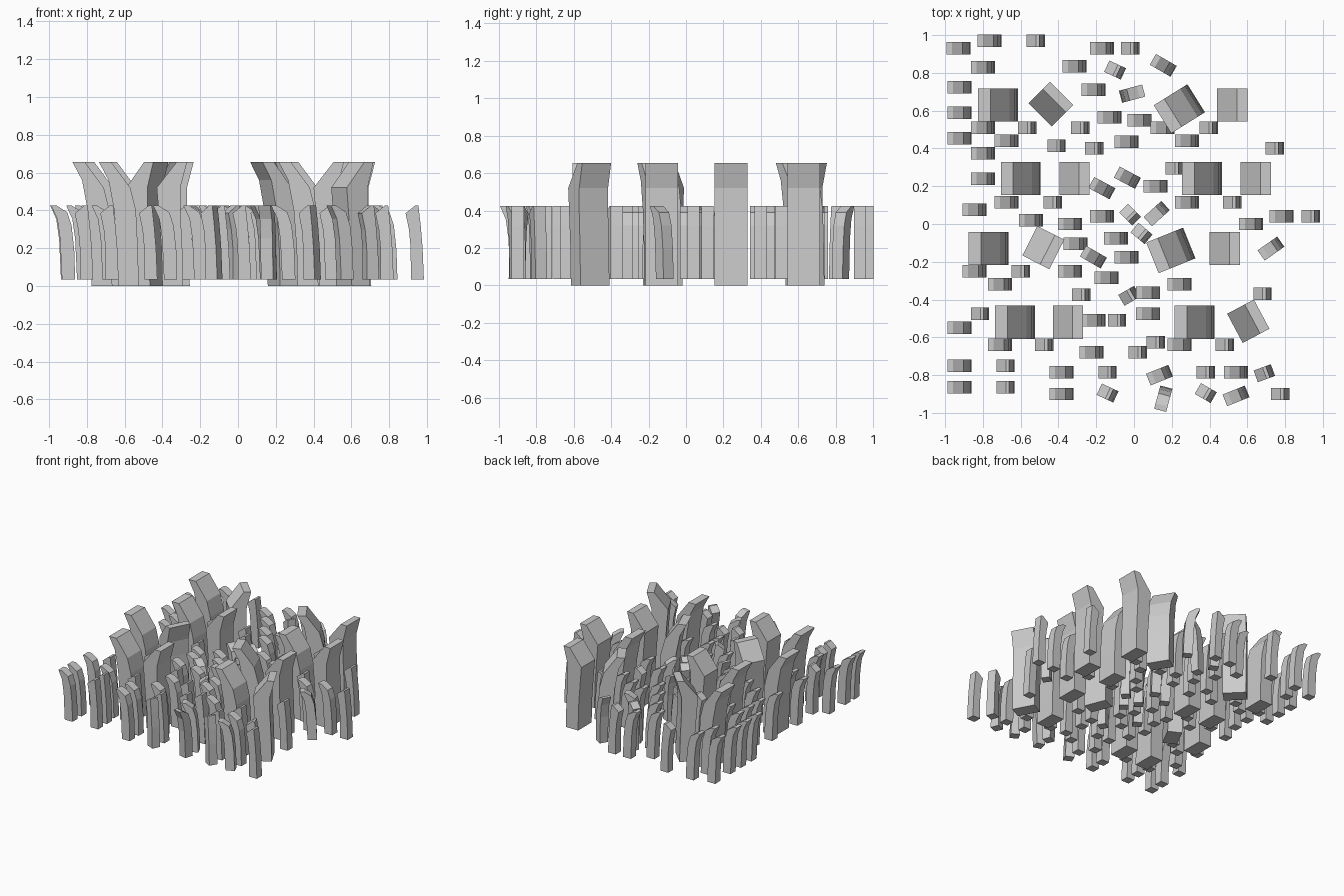
import bpy, bmesh
from math import radians
from mathutils import Matrix

# blade side outlines (x from left extent, z), wide kind A tips left, narrow kind B tips right
BIG_A = [(.10, 0), (.21, 0), (.205, .2), (.195, .4), (.165, .52), (.065, .655), (0, .655), (.05, .56), (.08, .4), (.095, .2)]
BIG_B = [(.03, 0), (.14, 0), (.135, .2), (.125, .4), (.125, .52), (.16, .655), (.105, .655), (0, .52), (.01, .4), (.025, .2)]
SMALL_A = [(.057, .035), (.127, .035), (.122, .19), (.108, .32), (.085, .39), (.03, .425), (0, .425), (.032, .355), (.047, .25)]
SMALL_B = [(.028, .035), (.097, .035), (.09, .2), (.08, .32), (.068, .425), (.05, .425), (0, .385), (.018, .3), (.027, .2)]


def blade(name, outline, depth, x, y, angle=0):
    mid = max(p[0] for p in outline) / 2
    bm = bmesh.new()
    f = bm.faces.new([bm.verts.new((px - mid, -depth / 2, pz)) for px, pz in outline])
    ext = bmesh.ops.extrude_face_region(bm, geom=[f])
    bmesh.ops.translate(bm, vec=(0, depth, 0), verts=[v for v in ext["geom"] if isinstance(v, bmesh.types.BMVert)])
    bmesh.ops.recalc_face_normals(bm, faces=bm.faces)
    bm.transform(Matrix.Translation((x, y, 0)) @ Matrix.Rotation(radians(angle), 4, 'Z'))
    me = bpy.data.meshes.new(name)
    bm.to_mesh(me)
    bm.free()
    bpy.context.collection.objects.link(bpy.data.objects.new(name, me))


# layout in hundredths of a unit: (x, y) or (x, y, degrees)
big_a = [(-72, 63), (-60, 24), (36, 24), (-77, -13), (-63, -52), (32, -52), (24, 61, 32), (19.5, -14, 22)]
big_b = [(52, 63), (-31.5, 24), (64.5, 24), (48, -13), (-35, -52), (-44, 63.5, 45), (-48, -12.5, -27), (60.5, -51.5, 28)]
small_a = [(-93, 93), (-76.5, 97), (-80, 83), (-92.5, 72.5), (-92.5, 59), (-92.5, 45.5), (-80, 51), (-80, 37.5),
           (-80, 24), (-84.5, 7.5), (-67.5, 44), (-67.5, 11.5), (-54.5, 2), (-34, 0), (-31, -10.5), (-31.5, 83.5),
           (-17, 93), (-21.5, 71), (-13, 56.5), (3, 55), (-4, 43.5), (15, 51), (28, 44), (11.5, 20), (-17, 4),
           (-9.5, -7.5), (-4, -17.5), (28, 11.5), (62, 0), (78, 4), (-84.5, -25), (-71, -32), (-34, -25), (-14.5, -28.5),
           (7.5, -36.5), (7.5, -47.5), (24, -32), (-92.5, -55), (-71, -64), (-21.5, -51), (-22.5, -68), (24, -64),
           (-92.5, -75), (-92.5, -86.5), (-38.5, -78.5), (-38.5, -90), (54, -78.5)]
small_b = [(-52, 97), (-2, 93), (-56.5, 51), (-28.5, 51), (-41, 41.5), (-21, 40), (39.5, 51), (21.5, 29.5), (74.5, 40),
           (-43, 11.5), (52, 11.5), (93.5, 4), (-60, -25), (-28, -37.5), (-81.5, -47.5), (68, -37), (-9, -51),
           (11.5, -62.5), (-47.5, -64), (48, -64), (2, -68), (-68, -75), (-68, -86.5), (-14, -78.5), (38, -78.5), (77.5, -90)]
turned_a = [(15.5, 84, -30), (-17, 19, -28), (-3.5, 24.5, -28), (12, 5.5, 42), (-21.5, -17.5, -30), (13.5, -80, 22),
            (54, -91, 22), (-1, 69, 195), (72.5, -13, 35), (15.5, -92.5, 75)]
turned_b = [(-10, 81.5, -25), (-2, 5, -45), (4, -5, -40), (-2.5, -38, 30), (69, -79, 20), (-14, -89.5, -25), (38, -89.5, -30)]

for name, outline, depth, spots in (
        ("tall_blade_left", BIG_A, .175, big_a), ("tall_blade_right", BIG_B, .175, big_b),
        ("short_blade_left", SMALL_A, .066, small_a + turned_a),
        ("short_blade_right", SMALL_B, .066, small_b + turned_b)):
    for s in spots:
        blade(name, outline, depth, s[0] / 100, s[1] / 100, *s[2:])
